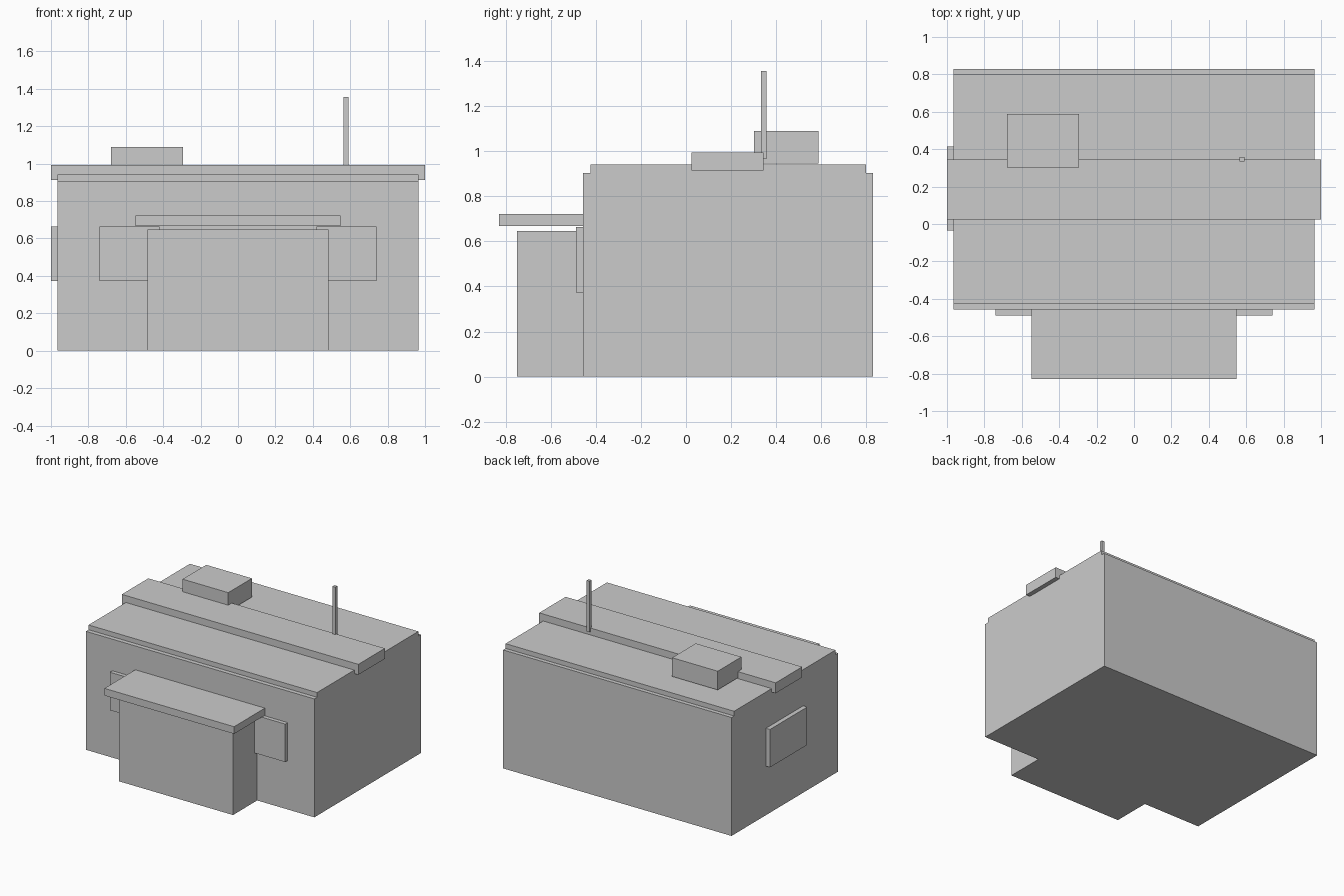
import bpy

if "Cube" in bpy.data.objects:
    bpy.data.objects.remove(bpy.data.objects["Cube"])


def box(name, x, y, z):
    """Axis-aligned box from (min, max) ranges."""
    bpy.ops.mesh.primitive_cube_add(size=1)
    ob = bpy.context.object
    ob.name = name
    ob.location = [(r[0] + r[1]) / 2 for r in (x, y, z)]
    ob.scale = [r[1] - r[0] for r in (x, y, z)]
    bpy.ops.object.transform_apply(location=True, rotation=False, scale=True)
    return ob


HALF = 0.966

# Main building and stepped flat roof
box("building_body", (-HALF, HALF), (-0.458, 0.83), (0, 0.905))
box("roof_slab", (-HALF, HALF), (-0.425, 0.799), (0.905, 0.941))
box("roof_beam", (-1, 1), (0.025, 0.345), (0.914, 0.994))

# Front porch with its overhanging canopy
box("porch", (-0.483, 0.483), (-0.75, -0.458), (0, 0.647))
box("porch_canopy", (-0.548, 0.548), (-0.83, -0.458), (0.668, 0.723))

# Window panels: a pair on the front, one on the left wall
WINDOW_Z = (0.374, 0.664)
for side, s in (("left", -1), ("right", 1)):
    box(f"front_window_{side}", sorted((s * 0.42, s * 0.741)), (-0.488, -0.458), WINDOW_Z)
box("side_window", (-1, -HALF), (-0.036, 0.414), WINDOW_Z)

# Rooftop equipment
box("rooftop_unit", (-0.68, -0.294), (0.302, 0.588), (0.947, 1.09))
box("antenna", (0.565, 0.59), (0.333, 0.357), (0.967, 1.356))
